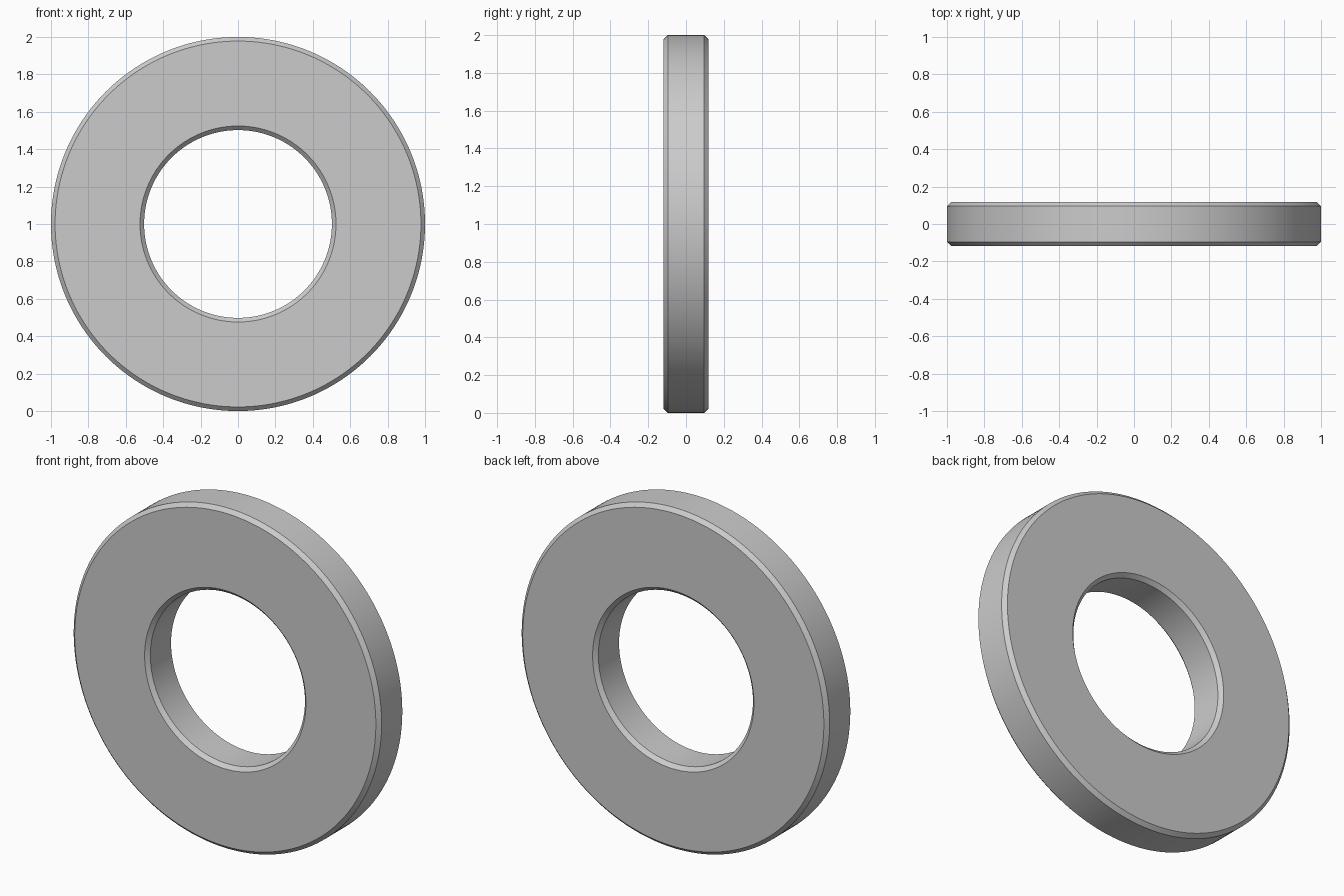
import bpy, bmesh, math
from mathutils import Matrix, Vector

if "Cube" in bpy.data.objects:
    bpy.data.objects.remove(bpy.data.objects["Cube"])

R_OUT, R_IN, HALF, CH, SEGS = 1.0, 0.502, 0.118, 0.022, 192

# Chamfered rectangular section: (radius, depth along y)
profile = [
    (R_OUT, -HALF + CH), (R_OUT, HALF - CH),
    (R_OUT - CH, HALF), (R_IN + CH, HALF),
    (R_IN, HALF - CH), (R_IN, -HALF + CH),
    (R_IN + CH, -HALF), (R_OUT - CH, -HALF),
]

# Sweep the section around the y axis
bm = bmesh.new()
rings = []
for i in range(SEGS):
    rot = Matrix.Rotation(2 * math.pi * i / SEGS, 3, 'Y')
    rings.append([bm.verts.new(rot @ Vector((r, y, 0)) + Vector((0, 0, R_OUT)))
                  for r, y in profile])
n = len(profile)
for i in range(SEGS):
    a, b = rings[i], rings[(i + 1) % SEGS]
    for j in range(n):
        k = (j + 1) % n
        bm.faces.new((a[j], a[k], b[k], b[j]))
bmesh.ops.recalc_face_normals(bm, faces=bm.faces)

# Flat washer ring
mesh = bpy.data.meshes.new("washer_ring")
bm.to_mesh(mesh)
bm.free()
ring = bpy.data.objects.new("washer_ring", mesh)
bpy.context.collection.objects.link(ring)
bpy.context.view_layer.objects.active = ring
ring.select_set(True)
bpy.ops.object.shade_smooth_by_angle(angle=math.radians(30))
